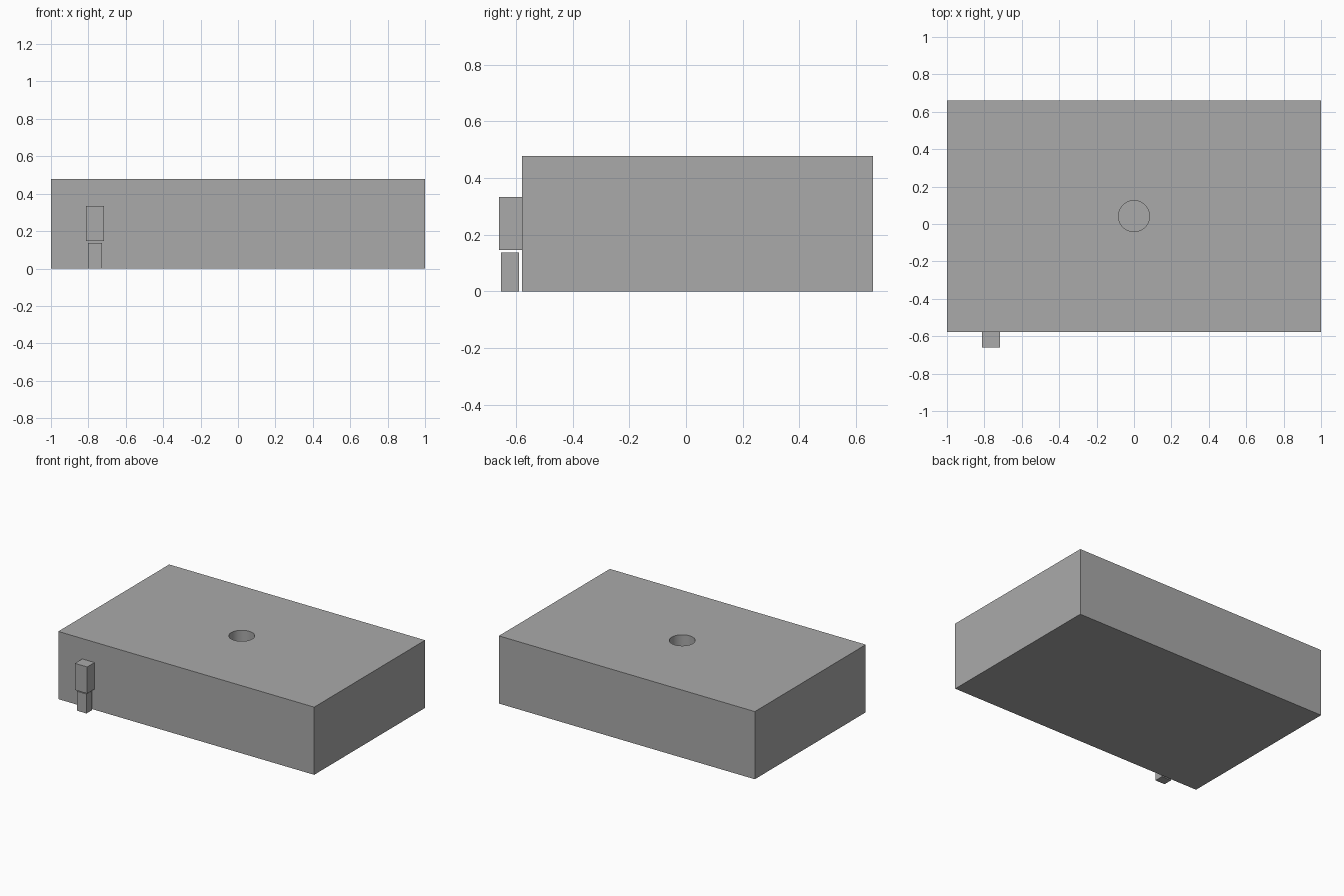
import bpy
import bmesh
from mathutils import Matrix, Vector

cube = bpy.data.objects.get("Cube")
if cube:
    bpy.data.objects.remove(cube, do_unlink=True)

grey = bpy.data.materials.new("plain grey")
grey.use_nodes = True
COLOR = (0.40, 0.40, 0.40, 1)
grey.diffuse_color = COLOR
grey.node_tree.nodes["Principled BSDF"].inputs["Base Color"].default_value = COLOR


def finish(name, bm):
    mesh = bpy.data.meshes.new(name)
    bm.to_mesh(mesh)
    bm.free()
    mesh.materials.append(grey)
    obj = bpy.data.objects.new(name, mesh)
    bpy.context.collection.objects.link(obj)
    return obj


def box(name, low, high):
    low, high = Vector(low), Vector(high)
    bm = bmesh.new()
    bmesh.ops.create_cube(bm, size=1, matrix=Matrix.LocRotScale(
        (low + high) / 2, None, high - low))
    return finish(name, bm)


# Main block
TOP = 0.478
body = box("body", (-1, -0.578, 0), (1, 0.66, TOP))

# Round blind hole in the middle of the top
HOLE_DEPTH = 0.3
bm = bmesh.new()
bmesh.ops.create_cone(bm, cap_ends=True, segments=64, radius1=0.083, radius2=0.083,
                      depth=HOLE_DEPTH * 2, matrix=Matrix.Translation((0, 0.042, TOP)))
cutter = finish("hole_cutter", bm)
cutter.hide_render = True
cutter.hide_set(True)
cut = body.modifiers.new("hole", 'BOOLEAN')
cut.operation = 'DIFFERENCE'
cut.solver = 'EXACT'
cut.object = cutter

# Bake the hole, then smooth only its round wall
bpy.context.view_layer.objects.active = body
body.select_set(True)
bpy.ops.object.modifier_apply(modifier=cut.name)
bpy.ops.object.shade_smooth_by_angle()
bpy.data.objects.remove(cutter, do_unlink=True)

# Small latch on the front, with a separate foot below it
box("front_latch", (-0.813, -0.66, 0.146), (-0.717, -0.578, 0.334))
box("latch_foot", (-0.802, -0.653, 0), (-0.727, -0.589, 0.137))
